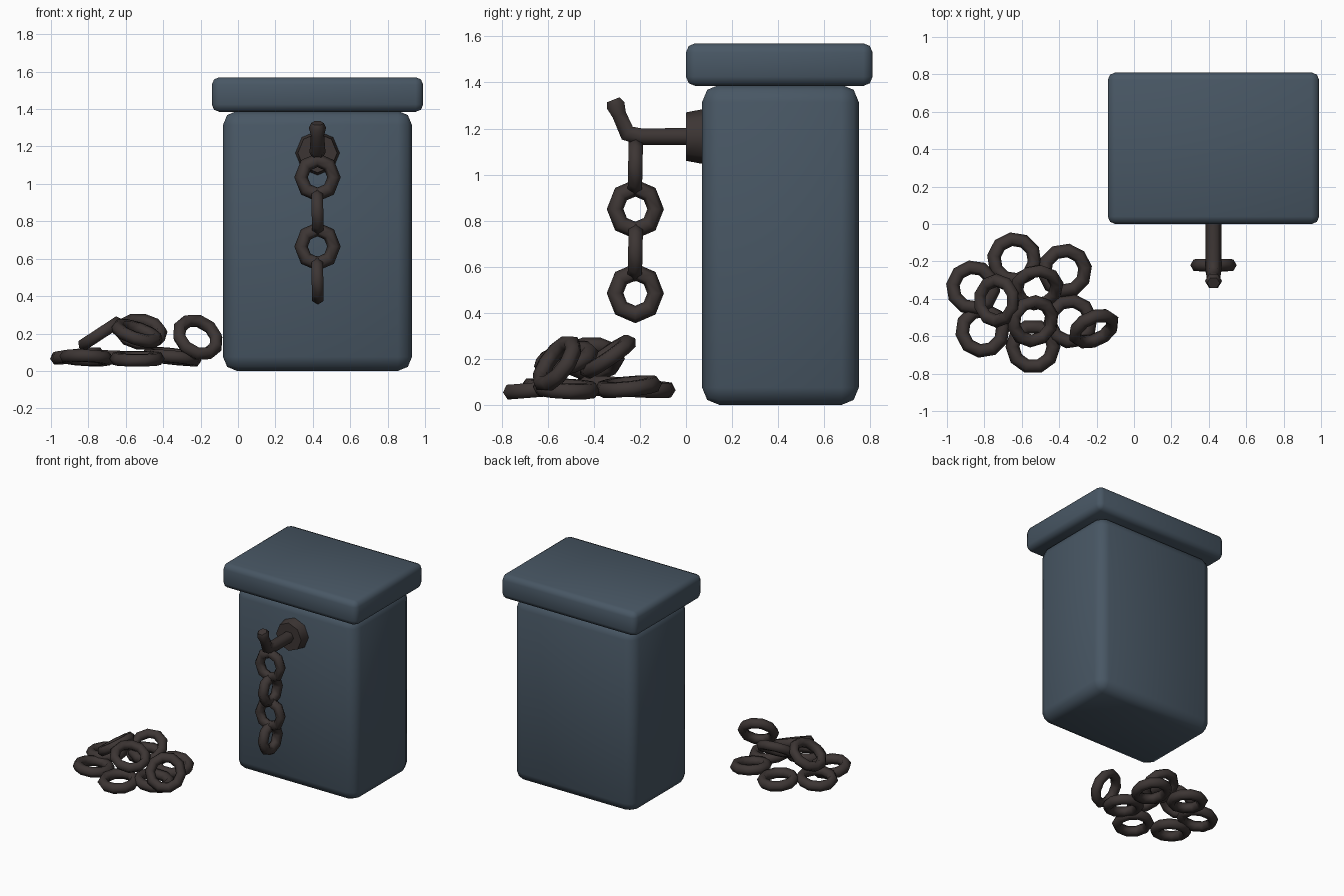
import bpy
import math
from mathutils import Vector

cube = bpy.data.objects.get("Cube")
if cube:
    bpy.data.objects.remove(cube, do_unlink=True)


def make_material(name, rgb):
    mat = bpy.data.materials.new(name)
    mat.use_nodes = True
    color = (*rgb, 1)
    mat.diffuse_color = color
    mat.node_tree.nodes["Principled BSDF"].inputs["Base Color"].default_value = color
    return mat


slate = make_material("slate blue", (0.065, 0.095, 0.128))
iron = make_material("dark iron", (0.046, 0.036, 0.034))


def finish(name, mat):
    obj = bpy.context.object
    obj.name = name
    obj.data.materials.append(mat)
    bpy.ops.object.shade_smooth()
    return obj


def soft_box(name, low, high, bevel):
    low, high = Vector(low), Vector(high)
    bpy.ops.mesh.primitive_cube_add(size=1, location=(low + high) / 2)
    bpy.context.object.scale = high - low
    bpy.ops.object.transform_apply(location=False, rotation=False, scale=True)
    obj = finish(name, slate)
    mod = obj.modifiers.new("rounded edges", "BEVEL")
    mod.width = bevel
    mod.segments = 2


def link(name, center, normal, outer, thick, sides, stretch=1.0):
    turn = Vector(normal).to_track_quat("Z", "Y").to_euler()
    bpy.ops.mesh.primitive_torus_add(
        major_segments=sides, minor_segments=6, major_radius=outer - thick,
        minor_radius=thick, location=center, rotation=turn)
    bpy.context.object.scale.y = stretch
    finish(name, iron)


# Pillar and its overhanging cap
soft_box("pillar_body", (-0.08, 0.07, 0), (0.93, 0.75, 1.39), 0.075)
soft_box("pillar_cap", (-0.14, 0, 1.385), (0.99, 0.81, 1.57), 0.04)

# Round plate holding the hook
hook_x, hook_z = 0.425, 1.165
bpy.ops.mesh.primitive_cone_add(
    vertices=8, radius1=0.122, radius2=0.105, depth=0.09,
    location=(hook_x, 0.045, hook_z), rotation=(math.pi / 2, 0, 0))
plate = finish("hook_plate", iron)
bpy.ops.object.shade_smooth_by_angle(angle=math.radians(50))

# Bent hook with a thicker tip
curve = bpy.data.curves.new("hook", "CURVE")
curve.dimensions = "3D"
curve.bevel_depth = 0.042
curve.bevel_resolution = 1
curve.use_fill_caps = True
path = [(0.05, hook_z, 1), (-0.20, hook_z, 1), (-0.255, 1.18, 1),
        (-0.29, 1.26, 0.85), (-0.305, 1.30, 1.1), (-0.315, 1.325, 0.8)]
spline = curve.splines.new("POLY")
spline.points.add(len(path) - 1)
for point, (y, z, radius) in zip(spline.points, path):
    point.co = (hook_x, y, z, 1)
    point.radius = radius
hook = bpy.data.objects.new("hook", curve)
bpy.context.collection.objects.link(hook)
bpy.ops.object.select_all(action="DESELECT")
hook.select_set(True)
bpy.context.view_layer.objects.active = hook
bpy.ops.object.convert(target="MESH")
finish("hook", iron)

# Hanging chain, each link turned a quarter from the last
for i, z in enumerate((1.035, 0.85, 0.665, 0.485)):
    normal = (1, 0, 0.02) if i % 2 else (0, -1, 0.02)
    link(f"hanging_link_{i + 1}", (hook_x, -0.22, z), normal, 0.124, 0.036, 8, 1.05)

# Fallen chain: links lying on the ground in a loop
ground_links = [
    ((-0.64, -0.19, 0.07), (0.05, 0.05, 1)),
    ((-0.37, -0.25, 0.08), (0.1, -0.1, 1)),
    ((-0.86, -0.34, 0.08), (-0.1, 0.05, 1)),
    ((-0.81, -0.57, 0.07), (0.05, 0.1, 1)),
    ((-0.54, -0.655, 0.065), (0, -0.08, 1)),
    ((-0.34, -0.52, 0.07), (0.1, 0.05, 1)),
]
for i, (center, normal) in enumerate(ground_links):
    link(f"ground_link_{i + 1}", center, normal, 0.147, 0.037, 10)

# Fallen chain: links propped up on the others
propped_links = [
    ((-0.735, -0.41, 0.2), (-0.55, 0, 0.84)),
    ((-0.52, -0.34, 0.21), (0.1, -0.56, 0.82)),
    ((-0.54, -0.52, 0.2), (0.3, -0.25, 0.9)),
    ((-0.215, -0.56, 0.18), (0.35, -0.74, 0.55)),
]
for i, (center, normal) in enumerate(propped_links):
    link(f"propped_link_{i + 1}", center, normal, 0.145, 0.036, 10)
